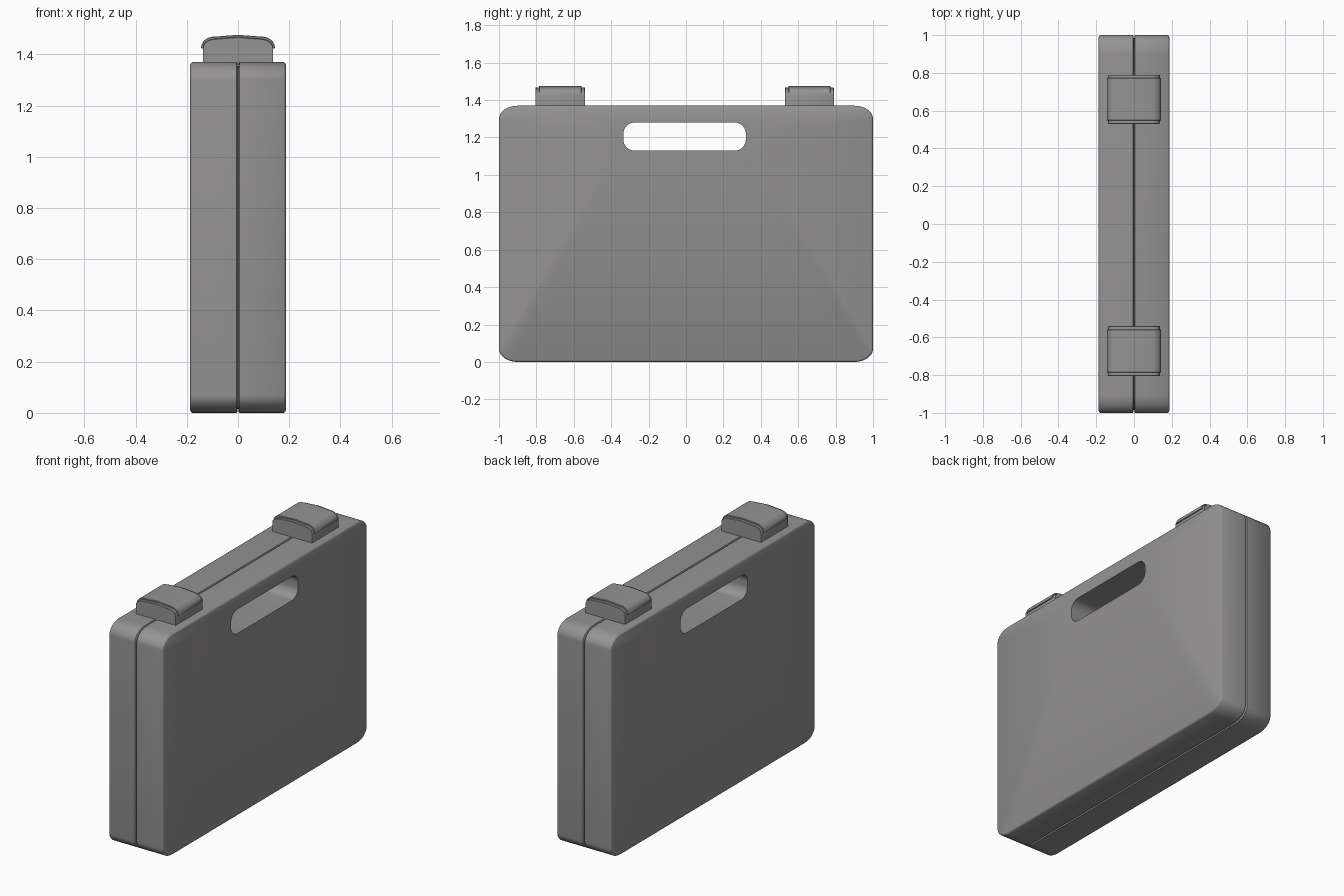
import bpy, bmesh, math

if "Cube" in bpy.data.objects:
    bpy.data.objects.remove(bpy.data.objects["Cube"])

grey = bpy.data.materials.new("plain_grey")
grey.diffuse_color = (0.30, 0.29, 0.29, 1)
grey.use_nodes = True
grey.node_tree.nodes["Principled BSDF"].inputs["Base Color"].default_value = grey.diffuse_color


def rounded_rect(y0, y1, z0, z1, ry, rz, n=8):
    """Points of a rounded rectangle in the YZ plane, n+1 per corner."""
    pts = []
    corners = [(y1 - ry, z1 - rz), (y0 + ry, z1 - rz), (y0 + ry, z0 + rz), (y1 - ry, z0 + rz)]
    for i, (cy, cz) in enumerate(corners):
        for k in range(n + 1):
            a = math.pi / 2 * (i + k / n)
            pts.append((cy + ry * math.cos(a), cz + rz * math.sin(a)))
    return pts


def loft(name, rings, loop=False):
    """Skin a list of equal-length rings; cap the ends unless looped."""
    bm = bmesh.new()
    vr = [[bm.verts.new(p) for p in r] for r in rings]
    n = len(vr[0])
    pairs = list(zip(vr, vr[1:])) + ([(vr[-1], vr[0])] if loop else [])
    for a, b in pairs:
        for i in range(n):
            j = (i + 1) % n
            bm.faces.new((a[i], a[j], b[j], b[i]))
    if not loop:
        bm.faces.new(vr[0])
        bm.faces.new(vr[-1])
    bmesh.ops.recalc_face_normals(bm, faces=bm.faces)
    me = bpy.data.meshes.new(name)
    bm.to_mesh(me)
    bm.free()
    me.materials.append(grey)
    ob = bpy.data.objects.new(name, me)
    bpy.context.collection.objects.link(ob)
    bpy.ops.object.select_all(action='DESELECT')
    ob.select_set(True)
    bpy.context.view_layer.objects.active = ob
    bpy.ops.object.shade_smooth_by_angle(angle=math.radians(35))
    return ob


# Case: outer shell with seam groove, closed through the handle hole
def outer(x, d):
    return [(x, y, z) for y, z in
            rounded_rect(-1 + d, 1 - d, d, 1.37 - d, 0.10 - d, 0.07 - d)]


def hole(x):
    return [(x, y, z) for y, z in rounded_rect(-0.335, 0.32, 1.13, 1.28, 0.06, 0.06)]


W = 0.187
half = [(W, 0.010), (W - 0.003, 0.004), (W - 0.009, 0.0), (0.006, 0.0), (0.003, 0.004)]
rings = [hole(W)] + [outer(x, d) for x, d in half] + [outer(0, 0.022)]
rings += [outer(-x, d) for x, d in reversed(half)] + [hole(-W)]
loft("case", rings, loop=True)


# Latches: block with domed top plus a thin overhanging curved cap
def dome(hw, z_edge, z_top, n=8):
    """Arc from left to right: rounded shoulders and nearly flat crown."""
    r = 0.05
    h = z_top - 0.007 - z_edge
    left = [(-hw + r * (1 - math.cos(a)), z_edge + h * math.sin(a))
            for a in (math.pi / 2 * k / n for k in range(n + 1))]
    return left + [(0, z_top)] + [(-x, z) for x, z in reversed(left)]


def prism(name, prof, y0, y1, b):
    """Extrude an XZ profile along y with a small softened end."""
    def ring(y, s):
        return [(x * (1 - s), y, z - s * 0.3) for x, z in prof]
    return loft(name, [ring(y0, b), ring(y0 + b * 0.3, 0), ring(y1 - b * 0.3, 0), ring(y1, b)])


for side, y0, y1 in (("front", -0.805, -0.54), ("back", 0.53, 0.79)):
    block = [(-0.137, 1.36)] + dome(0.137, 1.425, 1.468) + [(0.137, 1.36)]
    prism(side + "_latch_block", block, y0, y1, 0.008)
    cap = dome(0.144, 1.425, 1.476) + list(reversed(dome(0.134, 1.425, 1.464)))
    prism(side + "_latch_cap", cap, y0 + 0.018, y1 - 0.018, 0.008)
